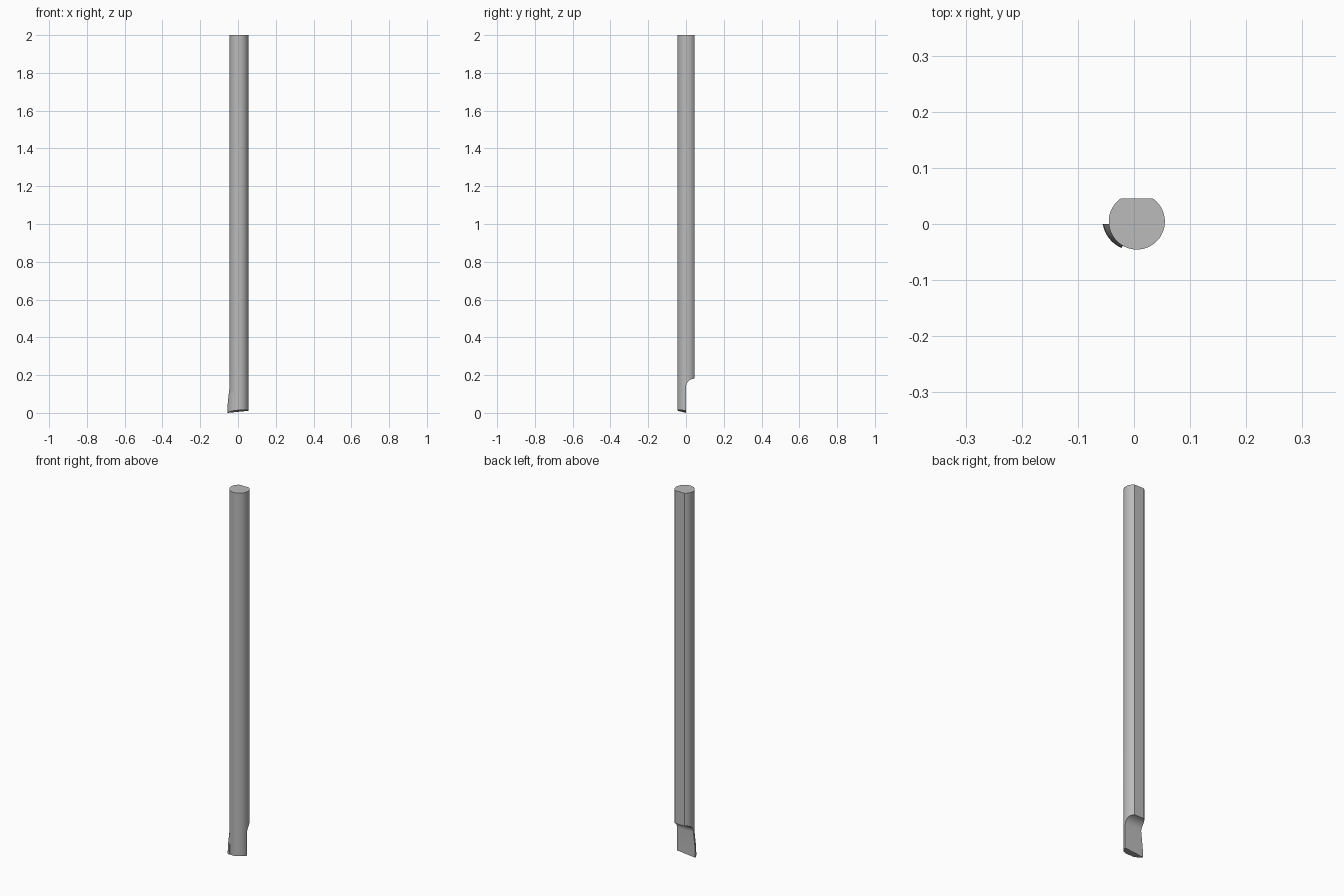
import bpy, bmesh, math
from mathutils import Vector

if "Cube" in bpy.data.objects:
    bpy.data.objects.remove(bpy.data.objects["Cube"])

CX, CY, R = 0.005, 0.0045, 0.05      # shank axis and radius
FLAT_Y = 0.0455                      # clamping flat on the back

steel = bpy.data.materials.new("grey steel")
steel.diffuse_color = (0.5, 0.5, 0.5, 1)
steel.use_nodes = True
steel.node_tree.nodes["Principled BSDF"].inputs["Base Color"].default_value = steel.diffuse_color


def make(name, bm):
    bmesh.ops.recalc_face_normals(bm, faces=bm.faces)
    mesh = bpy.data.meshes.new(name)
    bm.to_mesh(mesh)
    bm.free()
    mesh.materials.append(steel)
    ob = bpy.data.objects.new(name, mesh)
    bpy.context.collection.objects.link(ob)
    return ob


def prism(name, points, along):
    bm = bmesh.new()
    face = bm.faces.new([bm.verts.new(p) for p in points])
    out = bmesh.ops.extrude_face_region(bm, geom=[face])
    bmesh.ops.translate(bm, vec=along,
                        verts=[v for v in out["geom"] if isinstance(v, bmesh.types.BMVert)])
    return make(name, bm)


def tip_z(x, y):
    # sloping end face, lowest at the cutting corner
    return 0.1 * (x + 0.056) - 0.2 * y


# Round shank with one long flat
half = math.acos((FLAT_Y - CY) / R)
start, sweep = math.pi / 2 + half, 2 * math.pi - 2 * half
N = 56
ring = [(CX + R * math.cos(start + sweep * i / N),
         CY + R * math.sin(start + sweep * i / N), -0.05) for i in range(N + 1)]
shank = prism("shank", ring, (0, 0, 2.05))

# Slope the lower end
bm = bmesh.new()
bm.from_mesh(shank.data)
cut = bmesh.ops.bisect_plane(bm, geom=bm.verts[:] + bm.edges[:] + bm.faces[:],
                             plane_co=(0, 0, tip_z(0, 0)),
                             plane_no=Vector((-0.1, 0.2, 1)), clear_inner=True)
bmesh.ops.holes_fill(bm, edges=[e for e in bm.edges if e.is_boundary])
bmesh.ops.recalc_face_normals(bm, faces=bm.faces)
bm.to_mesh(shank.data)
bm.free()

# Half-depth chip pocket with a rounded upper corner
F = 0.045
profile = [(-0.2, 0, -0.1)]
for i in range(13):
    a = math.pi - i / 12 * math.pi / 2
    profile.append((-0.2, F + F * math.cos(a), 0.136 + F * math.sin(a)))
profile += [(-0.2, 0.1, 0.136 + F), (-0.2, 0.1, -0.1)]
pocket = prism("pocket_cutter", profile, (0.4, 0, 0))
pocket.hide_render = True
pocket.hide_viewport = True
mod = shank.modifiers.new("pocket", "BOOLEAN")
mod.operation = "DIFFERENCE"
mod.solver = "EXACT"
mod.object = pocket

# Raised cutting lip wrapping the left front of the tip
bm = bmesh.new()
rows = []
M = 10
a0, a1 = math.radians(184.5), math.radians(240)
for i in range(M + 1):
    t = i / M
    a = a0 + (a1 - a0) * t

    def point(r, z=None):
        x = CX + r * math.cos(a)
        y = 0.0 if i == 0 else CY + r * math.sin(a)
        return bm.verts.new((x, y, tip_z(x, y) if z is None else z))

    top = 0.142 - 0.037 * t
    rows.append([point(0.046, top), point(0.0495, top),
                 point(0.0595 - 0.0055 * t, 0.05),
                 point(0.061 - 0.0065 * t), point(0.046)])
for p, q in zip(rows, rows[1:]):
    for k in range(5):
        j = (k + 1) % 5
        bm.faces.new((p[k], p[j], q[j], q[k]))
bm.faces.new(rows[0])
bm.faces.new(rows[-1])
lip = make("cutting_lip", bm)

# Smooth round surfaces, keep machined edges crisp
for ob in (shank, lip):
    bpy.ops.object.select_all(action="DESELECT")
    bpy.context.view_layer.objects.active = ob
    ob.select_set(True)
    if ob.modifiers:
        bpy.ops.object.modifier_apply(modifier="pocket")
    bpy.ops.object.shade_smooth_by_angle(angle=math.radians(25))
bpy.data.objects.remove(pocket)
